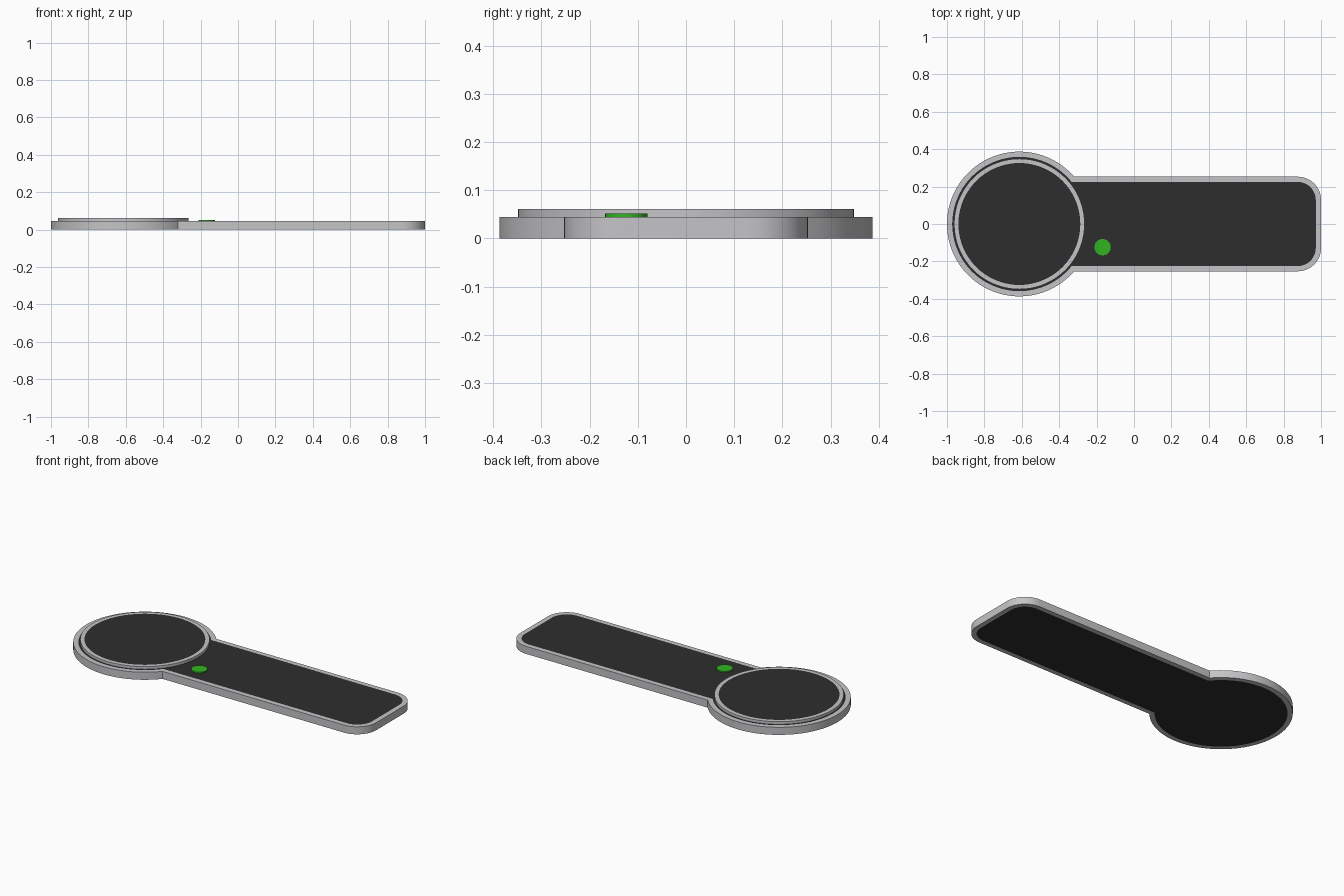
import bpy, bmesh, math

if "Cube" in bpy.data.objects:
    bpy.data.objects.remove(bpy.data.objects["Cube"])


def material(name, rgb):
    m = bpy.data.materials.new(name)
    m.diffuse_color = (*rgb, 1)
    m.use_nodes = True
    m.node_tree.nodes["Principled BSDF"].inputs["Base Color"].default_value = m.diffuse_color
    return m


SILVER = material("silver", (0.56, 0.56, 0.58))
BLACK = material("black", (0.027, 0.027, 0.027))
GREEN = material("green", (0.03, 0.46, 0.015))

HEAD_X, HEAD_R = -0.613, 0.387      # round head
HALF_W, CORNER_R = 0.253, 0.125     # straight handle


def arc(cx, cy, r, a0, a1, n):
    return [(cx + r * math.cos(a0 + (a1 - a0) * i / n),
             cy + r * math.sin(a0 + (a1 - a0) * i / n)) for i in range(n + 1)]


def paddle(inset):
    """Outline of round head joined to a rounded handle, shrunk by inset."""
    r, w, c = HEAD_R - inset, HALF_W - inset, CORNER_R - inset
    a = math.asin(w / r)
    cx, cy = 1 - CORNER_R, HALF_W - CORNER_R
    return (arc(HEAD_X, 0, r, a, 2 * math.pi - a, 64)
            + arc(cx, -cy, c, -math.pi / 2, 0, 12)
            + arc(cx, cy, c, 0, math.pi / 2, 12))


def disc(cx, cy, r, n):
    return arc(cx, cy, r, 0, 2 * math.pi, n)[:-1]


def slab(name, loops, mats):
    """Skin a stack of (outline, z) loops; the two end caps use the last material."""
    bm = bmesh.new()
    rings = [[bm.verts.new((x, y, z)) for x, y in pts] for pts, z in loops]
    n = len(rings[0])
    for a, b in zip(rings, rings[1:]):
        for i in range(n):
            j = (i + 1) % n
            bm.faces.new((a[i], a[j], b[j], b[i]))
    for ring in (rings[0][::-1], rings[-1]):
        bm.faces.new(ring).material_index = len(mats) - 1
    bmesh.ops.recalc_face_normals(bm, faces=bm.faces)
    me = bpy.data.meshes.new(name)
    bm.to_mesh(me)
    bm.free()
    for m in mats:
        me.materials.append(m)
    ob = bpy.data.objects.new(name, me)
    bpy.context.collection.objects.link(ob)
    bpy.ops.object.select_all(action='DESELECT')
    ob.select_set(True)
    bpy.context.view_layer.objects.active = ob
    bpy.ops.object.shade_smooth_by_angle(angle=math.radians(30))
    return ob


# Paddle body with black panels framed by a silver rim on both sides
outer, inner = paddle(0), paddle(0.028)
slab("body", [(inner, 0), (outer, 0), (outer, 0.045), (inner, 0.045)], [SILVER, BLACK])

# Raised round plate on the head, with a black face
edge, face = disc(HEAD_X, 0, 0.349, 72), disc(HEAD_X, 0, 0.326, 72)
slab("head_plate", [(edge, 0.044), (edge, 0.061), (face, 0.061)], [SILVER, BLACK])

# Green button on the handle
dot = disc(-0.168, -0.124, 0.044, 24)
slab("button", [(dot, 0.044), (dot, 0.052)], [GREEN])
